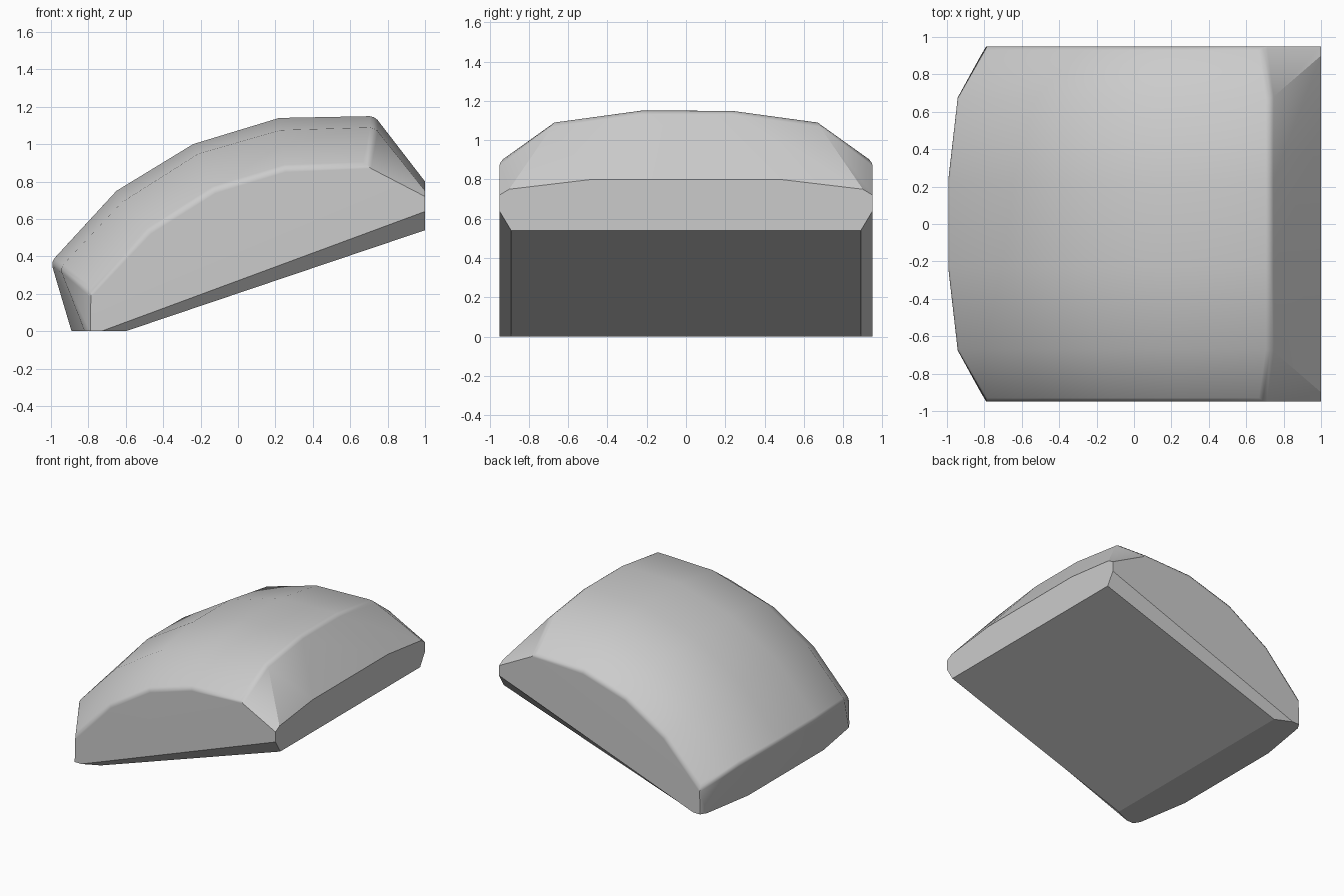
import bpy, bmesh
from math import radians

cube = bpy.data.objects.get("Cube")
if cube:
    bpy.data.objects.remove(cube, do_unlink=True)

# One neutral grey for the whole body
GREY = (0.6, 0.6, 0.6, 1)
mat = bpy.data.materials.new("plain grey")
mat.use_nodes = True
mat.diffuse_color = GREY
mat.node_tree.nodes["Principled BSDF"].inputs["Base Color"].default_value = GREY

# Arched profiles (x, z) from lower nose to end lip: middle, shoulder, side
MIDDLE = [(-.89, 0), (-1, .37), (-.65, .75), (-.24, 1), (.22, 1.14), (.73, 1.15), (1, .8)]
SHOULDER = [(-.82, 0), (-.95, .34), (-.62, .69), (-.21, .95), (.23, 1.075), (.73, 1.09), (1, .75)]
SIDE = [(-.79, 0), (-.79, .21), (-.48, .54), (-.13, .76), (.25, .875), (.69, .89), (1, .72)]

# Each profile's y over the arch and y at its two rim ends
STATIONS = [(MIDDLE, .23, .48), (SHOULDER, .67, .9), (SIDE, .95, .95)]
LAST = len(MIDDLE) - 1

bm = bmesh.new()


def make_row(profile, y_arch, y_rim, sign):
    return [bm.verts.new((x, sign * (y_rim if j in (0, LAST) else y_arch), z))
            for j, (x, z) in enumerate(profile)]


# Arched shell lofted from front to back
rows = [make_row(*s, -1) for s in reversed(STATIONS)] + [make_row(*s, 1) for s in STATIONS]
for a, b in zip(rows, rows[1:]):
    for j in range(LAST):
        bm.faces.new((a[j], a[j + 1], b[j + 1], b[j]))

# Lower edges, chamfered along both sides
corners = []
for row, sign in ((rows[0], -1), (rows[-1], 1)):
    side_end = bm.verts.new((1, sign * .95, .64))
    side_toe = bm.verts.new((-.73, sign * .95, 0))
    base_end = bm.verts.new((1, sign * .89, .54))
    base_toe = bm.verts.new((-.6, sign * .89, 0))
    bm.faces.new(row + [side_end, side_toe])
    bm.faces.new((side_end, side_toe, base_toe, base_end))
    corners.append((side_end, side_toe, base_end, base_toe))

# End wall, sloping underside and flat toe
(f_end, f_toe, f_base, f_fold), (b_end, b_toe, b_base, b_fold) = corners
bm.faces.new([r[LAST] for r in rows] + [b_end, b_base, f_base, f_end])
bm.faces.new((f_base, b_base, b_fold, f_fold))
bm.faces.new([r[0] for r in rows] + [b_toe, b_fold, f_fold, f_toe])
bmesh.ops.recalc_face_normals(bm, faces=bm.faces)

# Soft rounding on the nose, the crest and both side rims
ridges = []
for j in (1, LAST - 1):
    ridges += [bm.edges.get((a[j], b[j])) for a, b in zip(rows, rows[1:])]
for row in (rows[0], rows[-1]):
    ridges += [bm.edges.get((row[j], row[j + 1])) for j in range(1, LAST - 1)]
bmesh.ops.bevel(bm, geom=ridges, offset=.025, segments=2, profile=.5,
                affect='EDGES', clamp_overlap=True)

mesh = bpy.data.meshes.new("arched_body")
bm.to_mesh(mesh)
bm.free()
body = bpy.data.objects.new("arched_body", mesh)
bpy.context.collection.objects.link(body)
mesh.materials.append(mat)

# Smooth shading with crisp end wall and underside
bpy.context.view_layer.objects.active = body
body.select_set(True)
bpy.ops.object.shade_smooth_by_angle(angle=radians(35))
for e in mesh.edges:
    ends = [mesh.vertices[i].co for i in e.vertices]
    if all(v.x > .999 for v in ends) or all(abs(v.x + .6) < .001 for v in ends):
        e.use_edge_sharp = True
weighted = body.modifiers.new("weighted_normals", 'WEIGHTED_NORMAL')
weighted.keep_sharp = True
